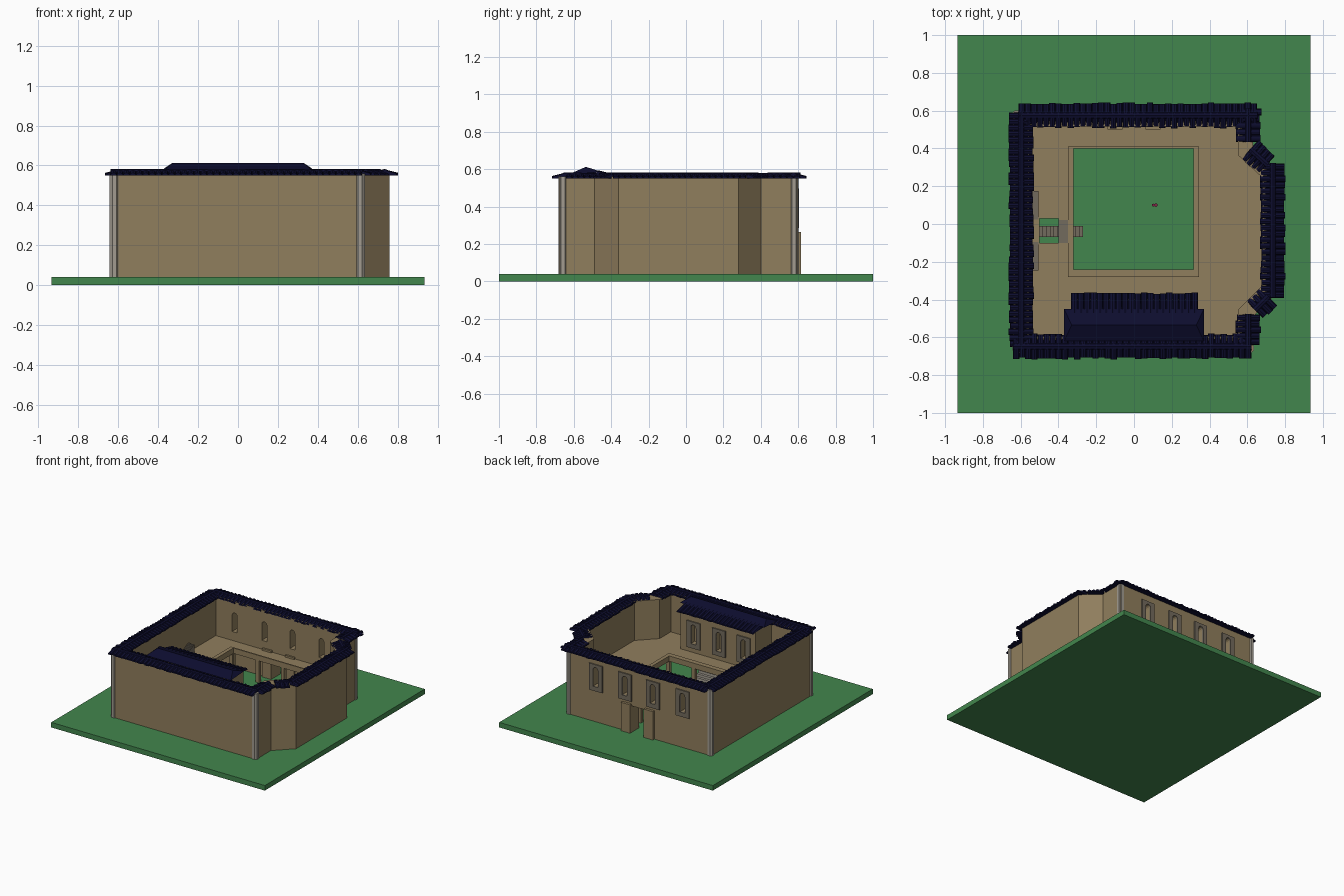
import bpy, bmesh, math, random
from mathutils import Vector, Matrix

random.seed(4)
if "Cube" in bpy.data.objects:
    bpy.data.objects.remove(bpy.data.objects["Cube"])


def material(name, r, g, b):
    m = bpy.data.materials.new(name)
    m.use_nodes = True
    m.diffuse_color = (r, g, b, 1)
    m.node_tree.nodes["Principled BSDF"].inputs["Base Color"].default_value = (r, g, b, 1)
    return m


SAND = material("sandstone", .28, .21, .11)
GRASS = material("grass", .055, .24, .075)
NAVY = material("navy tile", .004, .004, .028)
PALE = material("pale stone", .36, .33, .28)
GREY = material("grey stone", .17, .145, .11)
RED = material("dark red", .2, .02, .06)


def finish(name, bm, mat):
    bmesh.ops.recalc_face_normals(bm, faces=bm.faces)
    me = bpy.data.meshes.new(name)
    bm.to_mesh(me)
    bm.free()
    me.materials.append(mat)
    ob = bpy.data.objects.new(name, me)
    bpy.context.collection.objects.link(ob)
    return ob


def add_prism(bm, pts, lift):
    """Extrude a closed loop of 3D points by a vector."""
    low = [bm.verts.new(p) for p in pts]
    high = [bm.verts.new(Vector(p) + Vector(lift)) for p in pts]
    bm.faces.new(low)
    bm.faces.new(high)
    for i in range(len(pts)):
        j = (i + 1) % len(pts)
        bm.faces.new((low[i], low[j], high[j], high[i]))


def add_box(bm, x0, x1, y0, y1, z0, z1):
    add_prism(bm, [(x0, y0, z0), (x1, y0, z0), (x1, y1, z0), (x0, y1, z0)], (0, 0, z1 - z0))


def boxes(name, mat, *specs):
    bm = bmesh.new()
    for s in specs:
        add_box(bm, *s)
    return finish(name, bm, mat)


def plan(name, mat, outline, z0, z1):
    bm = bmesh.new()
    add_prism(bm, [(x, y, z0) for x, y in outline], (0, 0, z1 - z0))
    return finish(name, bm, mat)


def cut(target, cutter):
    cutter.hide_render = True
    mod = target.modifiers.new("cut", 'BOOLEAN')
    mod.operation, mod.solver, mod.object = 'DIFFERENCE', 'EXACT', cutter
    bpy.context.view_layer.objects.active = target
    bpy.ops.object.modifier_apply(modifier=mod.name)
    bpy.data.objects.remove(cutter)


def slits(xs, y0, y1):
    """Arched window cutters."""
    bm = bmesh.new()
    for x in xs:
        arc = [(x + .022 * math.cos(a), y0, .45 + .022 * math.sin(a))
               for a in [math.pi * i / 6 for i in range(7)]]
        add_prism(bm, [(x - .022, y0, .32), (x + .022, y0, .32)] + arc, (0, y1 - y0, 0))
    return finish("slit_cutter", bm, SAND)


# Ground and enclosing walls
boxes("ground", GRASS, (-.935, .935, -1, 1, 0, .04))
OUTER = [(-.637, -.675), (.63, -.675), (.63, -.49), (.76, -.36),
         (.76, .28), (.63, .4), (.63, .595), (-.637, .595)]
INNER = [(-.555, -.595), (.55, -.595), (.55, -.455), (.68, -.325),
         (.68, .245), (.55, .365), (.55, .515), (-.555, .515)]
walls = plan("walls", SAND, OUTER, .04, .56)
cut(walls, plan("inside_cutter", SAND, INNER, .02, .7))
cut(walls, boxes("gate_cutter", SAND, (-.1, .1, .4, .7, .02, .25)))
BACK_X = (-.39, -.13, .115, .37)
cut(walls, slits(BACK_X, .4, .7))

# Gate jambs
boxes("gate_jambs", SAND, *[(s - .04, s + .04, .5, .615, .04, .265) for s in (-.1, .1)])

# Corner columns
for x, y in [(-.62, -.658), (.612, -.658), (.612, .578), (-.62, .578)]:
    bm = bmesh.new()
    bmesh.ops.create_cone(bm, cap_ends=True, segments=8, radius1=.026, radius2=.026, depth=.52,
                          matrix=Matrix.Translation((x, y, .3)) @ Matrix.Rotation(math.pi / 8, 4, 'Z'))
    finish("corner_column", bm, PALE)

# Terrace with courtyard and stair openings
terrace = plan("terrace", SAND, INNER, .215, .25)
cut(terrace, boxes("court_cutter", SAND, (-.32, .315, -.24, .4, .1, .4)))
cut(terrace, boxes("stair_cutter", SAND, (-.5, -.4, -.1, .03, .1, .4)))
rim = boxes("terrace_rim", SAND, (-.35, .345, -.28, .41, .25, .258))
cut(rim, boxes("rim_cutter", SAND, (-.32, .315, -.24, .4, .1, .4)))

# Posts under the terrace edge
posts = []
for i in range(4):
    x, y = -.335 + i * .222, -.26 + i * .223
    for px, py in [(x, -.26), (x, .415), (-.338, y), (.332, y)]:
        posts.append((px - .014, px + .014, py - .014, py + .014, .04, .215))
boxes("gallery_posts", SAND, *posts)

# Hall on the front side
HALL_X = (-.227, -.01, .21)
hall = boxes("hall", SAND, (-.33, .33, -.6, -.4, .25, .565))
cut(hall, slits(HALL_X, -.44, -.3))

# Window surrounds
for name, xs, y in [("back_window_frames", BACK_X, .595), ("hall_window_frames", HALL_X, -.4)]:
    frames = boxes(name, GREY, *[(x - .058, x + .058, y - .004, y + .009, .285, .495) for x in xs])
    cut(frames, slits(xs, y - .1, y + .1))


# Tiled wall copings
def add_tile(bm, top, down, side, width):
    """Half-round tile running from top along down."""
    up = Vector((0, 0, 1))
    arc = [Vector(top) + side * (width / 2 * math.cos(a)) + up * (.014 * math.sin(a))
           for a in [math.pi * i / 4 for i in range(5)]]
    add_prism(bm, arc, down)


def coping(name, a, b):
    a, b = Vector((*a, .566)), Vector((*b, .566))
    along = (b - a).normalized()
    out = Vector((along.y, -along.x, 0))
    bm = bmesh.new()
    drop = Vector((0, 0, -.017))
    add_prism(bm, [a + out * .06 + drop, a + Vector((0, 0, .004)), a - out * .06 + drop], b - a)
    n = max(2, round((b - a).length / .032))
    step = (b - a).length / n
    for i in range(n):
        mid = a + along * step * (i + .5)
        for s in (-1, 1):
            reach = .062 + random.uniform(-.004, .007)
            add_tile(bm, mid, out * s * reach + drop, along, step * 1.05)
    # Ridge caps
    m = max(1, round((b - a).length / .1))
    for i in range(m):
        start = a + (b - a) * (i / m) + Vector((0, 0, random.uniform(0, .003)))
        add_tile(bm, start, (b - a) / m * 1.03, out, .036)
    finish(name, bm, NAVY)


coping("left_side_coping", (.735, -.39), (.735, .32))
coping("back_coping", (-.61, .575), (.65, .575))
coping("front_coping", (-.64, -.648), (.62, -.648))
coping("right_side_coping", (-.597, -.65), (-.597, .59))
coping("left_rear_coping", (.605, .435), (.605, .61))
coping("left_front_coping", (.605, -.64), (.605, -.48))
coping("rear_bay_coping", (.615, .395), (.705, .315))
coping("front_bay_coping", (.64, -.455), (.71, -.385))

# Hall roof: hipped cap with tile rows below on the courtyard side
bm = bmesh.new()
eave = [bm.verts.new(p) for p in [(-.37, -.62, .575), (.37, -.62, .575), (.37, -.45, .585), (-.37, -.45, .585)]]
ridge = [bm.verts.new((x, -.535, .612)) for x in (-.33, .33)]
bm.faces.new(eave)
bm.faces.new((eave[0], eave[1], ridge[1], ridge[0]))
bm.faces.new((eave[2], eave[3], ridge[0], ridge[1]))
bm.faces.new((eave[1], eave[2], ridge[1]))
bm.faces.new((eave[3], eave[0], ridge[0]))
finish("hall_roof_cap", bm, NAVY)
bm = bmesh.new()
add_prism(bm, [(-.33, -.6, .56), (-.33, -.47, .585), (-.33, -.37, .555)], (.665, 0, 0))
for i in range(20):
    x = -.315 + i * .0335
    add_tile(bm, (x, -.47, .58), Vector((0, .1 + random.uniform(0, .008), -.027)), Vector((1, 0, 0)), .035)
finish("hall_roof_tiles", bm, NAVY)

# Stairs from the court up to the terrace, splitting along the side wall
steps = []
for i in range(12):
    x = -.27 - i * .0192
    steps.append((x - .0192, x, -.07, -.01, .04, .053 + i * .012))
boxes("main_stair", GREY, *steps)
boxes("stair_landing", GREY, (-.4, -.35, -.1, .02, .25, .255), (-.54, -.5, -.1, .03, .04, .2))
steps = []
for i in range(12):
    for s in (-1, 1):
        y = sorted((-.035 + s * (.06 + i * .0125), -.035 + s * (.0725 + i * .0125)))
        steps.append((-.555, -.505, y[0], y[1], .19, .256 + i * .006))
boxes("side_stairs", GREY, *steps)

# Pale steps under the front gallery
boxes("gallery_steps", PALE, *[(0, .2, -.42 - i * .02, -.4 - i * .02, .04, .06 + i * .02) for i in range(5)])

# Small flower in the court
bm = bmesh.new()
for dx, r in [(-.008, .008), (.006, .01)]:
    bmesh.ops.create_cone(bm, cap_ends=True, segments=6, radius1=.002, radius2=r, depth=.03,
                          matrix=Matrix.Translation((.11 + dx, .1, .055)))
finish("court_flower", bm, RED)
